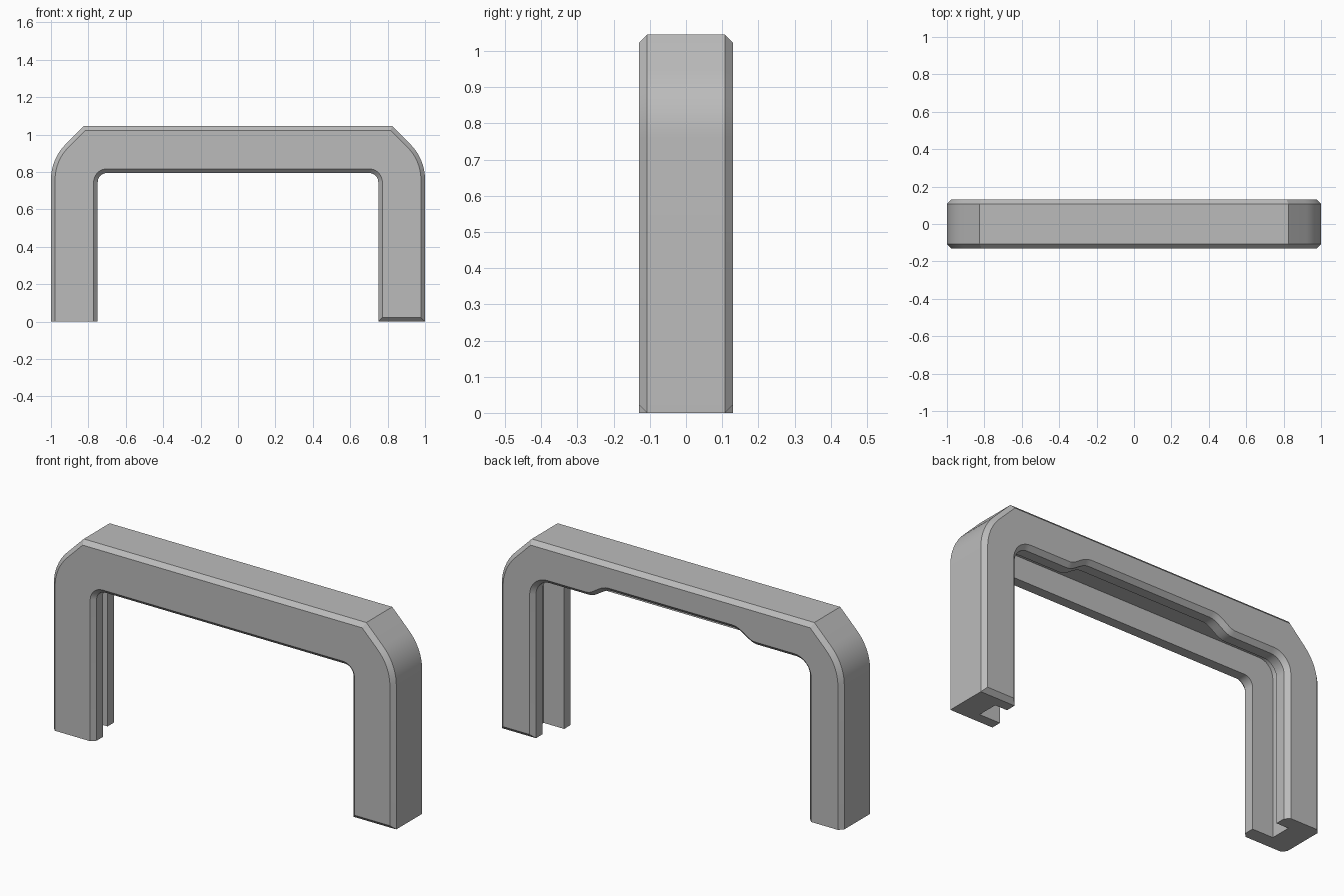
import bpy
import bmesh
from math import sin, cos, pi

cube = bpy.data.objects.get("Cube")
if cube:
    bpy.data.objects.remove(cube)

HALF_DEPTH = 0.13
CHAMFER = 0.022
FACE_EDGE = HALF_DEPTH - CHAMFER
SLOT = 0.055          # half width of the inner channel
TOP = 1.045
ARC_STEPS = 9
STEP_STEPS = 8

grey = bpy.data.materials.new("mid grey")
grey.use_nodes = True
colour = (0.5, 0.5, 0.5, 1)
grey.diffuse_color = colour
grey.node_tree.nodes["Principled BSDF"].inputs["Base Color"].default_value = colour


def mirrored(half):
    return half + [(-x, z) for x, z in reversed(half)]


def ramp(z_low, z_high):
    """S-shaped step along the crossbar, from the leg side to the middle."""
    points = []
    for i in range(STEP_STEPS + 1):
        t = i / STEP_STEPS
        points.append((0.49 - 0.13 * t, z_low + (z_high - z_low) * (1 - cos(pi * t)) / 2))
    return points


def outer_path():
    radius, spring = 0.265, 0.76
    half = [(1, 0)]
    for i in range(ARC_STEPS):
        a = pi / 4 * i / (ARC_STEPS - 1)
        half.append((1 - radius + radius * cos(a), spring + radius * sin(a)))
    half.append((0.825, TOP))
    return mirrored(half + ramp(TOP, TOP))


def inner_path(x, z, radius, z_middle):
    half = [(x, 0)]
    for i in range(ARC_STEPS + 1):
        a = pi / 2 * i / ARC_STEPS
        half.append((x - radius + radius * cos(a), z - radius + radius * sin(a)))
    return mirrored(half + ramp(z, z_middle))


def offset(path, distance):
    """Mitred offset towards the left of the path."""
    normals = []
    for (x0, z0), (x1, z1) in zip(path, path[1:]):
        length = ((x1 - x0) ** 2 + (z1 - z0) ** 2) ** 0.5
        normals.append(((z0 - z1) / length, (x1 - x0) / length))
    result = []
    for i, (x, z) in enumerate(path):
        a = normals[max(i - 1, 0)]
        b = normals[min(i, len(normals) - 1)]
        k = distance / (1 + a[0] * b[0] + a[1] * b[1])
        result.append((x + k * (a[0] + b[0]), z + k * (a[1] + b[1])))
    return result


outer = outer_path()
front_inner = inner_path(0.75, 0.795, 0.05, 0.795)
back_inner = inner_path(0.80, 0.84, 0.08, 0.895)
channel = inner_path(0.87, 0.915, 0.08, 0.915)

# Rows of the channel section, going once round it
rows = [
    (offset(outer, CHAMFER), -HALF_DEPTH),
    (outer, -FACE_EDGE),
    (outer, FACE_EDGE),
    (offset(outer, CHAMFER), HALF_DEPTH),
    (offset(back_inner, -CHAMFER), HALF_DEPTH),
    (back_inner, FACE_EDGE),
    (back_inner, SLOT),
    (channel, SLOT),
    (channel, -SLOT),
    (front_inner, -SLOT),
    (front_inner, -FACE_EDGE),
    (offset(front_inner, -CHAMFER), -HALF_DEPTH),
]

bm = bmesh.new()
grid = [[bm.verts.new((x, y, z)) for x, z in path] for path, y in rows]

# Skin between neighbouring rows
count = len(outer)
for a, b in zip(grid, grid[1:] + grid[:1]):
    for i in range(count - 1):
        bm.faces.new((a[i], a[i + 1], b[i + 1], b[i]))

# Left foot with chamfered front and back edges
for row in grid:
    if abs(row[0].co.y) > FACE_EDGE + 0.001:
        row[0].co.z = CHAMFER
foot = [row[0] for row in grid]
bm.faces.new((foot[1], foot[0], foot[11], foot[10]))
bm.faces.new(foot[2:6])
bm.faces.new([foot[i] for i in (1, 2, 5, 6, 7, 8, 9, 10)])

# Plain right foot
bm.faces.new([row[-1] for row in grid])

bmesh.ops.recalc_face_normals(bm, faces=bm.faces)
mesh = bpy.data.meshes.new("channel_handle")
bm.to_mesh(mesh)
bm.free()
mesh.materials.append(grey)

handle = bpy.data.objects.new("channel_handle", mesh)
bpy.context.collection.objects.link(handle)
bpy.ops.object.select_all(action="DESELECT")
handle.select_set(True)
bpy.context.view_layer.objects.active = handle
bpy.ops.object.shade_smooth_by_angle(angle=pi / 7)
